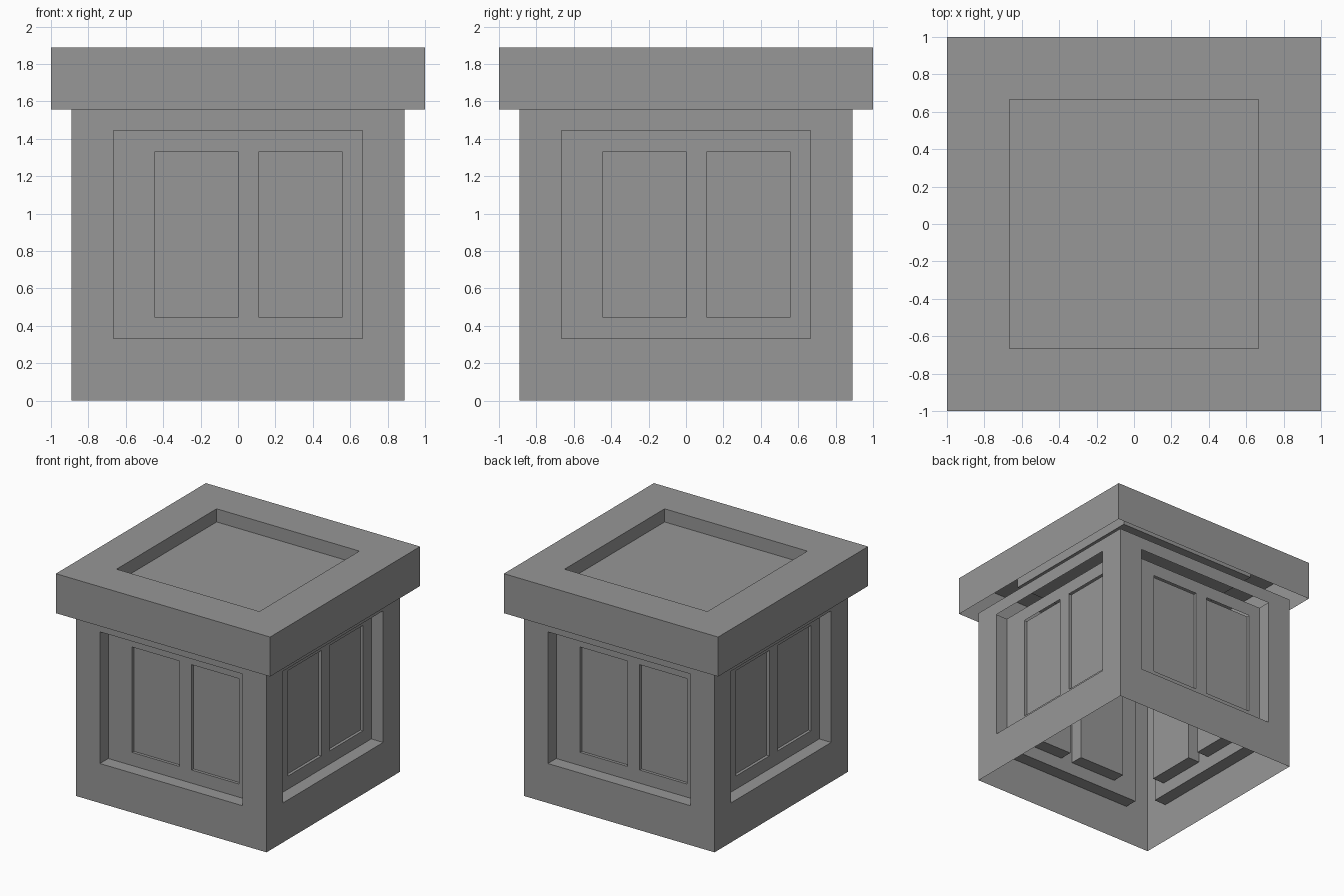
import bpy
import bmesh
import math

cube = bpy.data.objects.get("Cube")
if cube:
    bpy.data.objects.remove(cube, do_unlink=True)

U = 1 / 9            # module that every size is a multiple of
PANE = 1.22          # depth of the outer pane, in modules

grey = bpy.data.materials.new("stone_grey")
grey.use_nodes = True
colour = (0.31, 0.31, 0.31, 1)
grey.diffuse_color = colour
grey.node_tree.nodes["Principled BSDF"].inputs["Base Color"].default_value = colour


def finish(bm, name):
    bmesh.ops.remove_doubles(bm, verts=bm.verts, dist=0.0001)
    mesh = bpy.data.meshes.new(name)
    bm.to_mesh(mesh)
    bm.free()
    mesh.materials.append(grey)
    obj = bpy.data.objects.new(name, mesh)
    bpy.context.collection.objects.link(obj)
    return obj


def quad(bm, *points):
    """Face from (across, depth, height) points in modules, on the front wall."""
    bm.faces.new([bm.verts.new((u * U, (d - 8) * U, z * U)) for u, d, z in points])


def sheet(bm, us, zs, depth, holes=()):
    """Flat grid of faces that leaves out the listed cells."""
    for i in range(len(us) - 1):
        for j in range(len(zs) - 1):
            if (i, j) not in holes:
                a, b, lo, hi = us[i], us[i + 1], zs[j], zs[j + 1]
                quad(bm, (a, depth, lo), (b, depth, lo), (b, depth, hi), (a, depth, hi))


def reveal(bm, a, b, lo, hi, near, far):
    """Two jambs and a sill; the head stays open."""
    quad(bm, (a, near, lo), (a, far, lo), (a, far, hi), (a, near, hi))
    quad(bm, (b, far, lo), (b, near, lo), (b, near, hi), (b, far, hi))
    quad(bm, (a, near, lo), (b, near, lo), (b, far, lo), (a, far, lo))


# Wall: outer frame, sunk panel and two sunk windows
def wall_mesh():
    bm = bmesh.new()
    sheet(bm, (-8, -6, 6, 8), (0, 3, 13, 14), 0, {(1, 1)})
    reveal(bm, -6, 6, 3, 13, 0, 1)
    sheet(bm, (-6, -4, 0, 1, 5, 6), (3, 4, 12, 13), 1, {(1, 1), (3, 1)})
    for a, b in ((-4, 0), (1, 5)):
        reveal(bm, a, b, 4, 12, 1, 2)
        sheet(bm, (a, b), (4, 12), PANE)
        sheet(bm, (a, b), (4, 12), 2)
    return bm


for k, side in enumerate(("front", "left", "back", "right")):
    wall = finish(wall_mesh(), side + "_wall")
    wall.rotation_euler.z = k * math.pi / 2

# Lid: open underneath, with a square tray sunk in its top
bm = bmesh.new()
rings = []
for r, z in ((9, 14), (9, 17), (6, 17), (6, 16)):
    rings.append([bm.verts.new((x * r * U, y * r * U, z * U))
                  for x, y in ((-1, -1), (1, -1), (1, 1), (-1, 1))])
for low, high in zip(rings, rings[1:]):
    for i in range(4):
        j = (i + 1) % 4
        bm.faces.new((low[i], low[j], high[j], high[i]))
bm.faces.new(rings[-1])
finish(bm, "lid")
